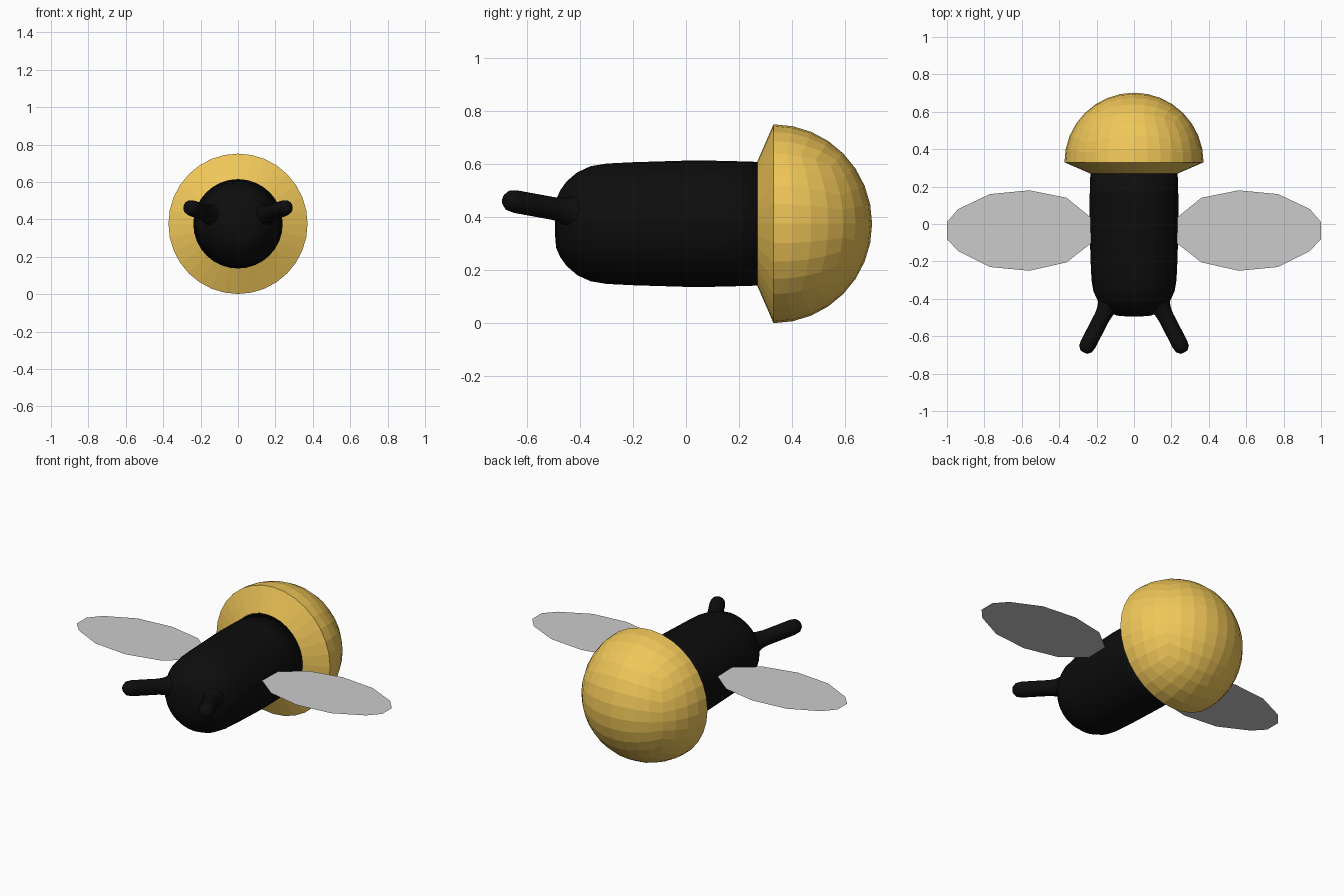
import bpy, bmesh
from math import tan, pi, sin, cos
from mathutils import Vector

if "Cube" in bpy.data.objects:
    bpy.data.objects.remove(bpy.data.objects["Cube"])

CZ = 0.376  # height of the body axis


def material(name, rgb):
    m = bpy.data.materials.new(name)
    m.diffuse_color = (*rgb, 1)
    m.use_nodes = True
    m.node_tree.nodes["Principled BSDF"].inputs["Base Color"].default_value = m.diffuse_color
    return m


black = material("black", (0.004, 0.004, 0.004))
gold = material("gold", (0.87, 0.57, 0.10))


def finish(bm, name, mat=None, smooth=False):
    bmesh.ops.recalc_face_normals(bm, faces=bm.faces)
    for f in bm.faces:
        f.smooth = smooth
    me = bpy.data.meshes.new(name)
    bm.to_mesh(me)
    bm.free()
    if mat:
        me.materials.append(mat)
    ob = bpy.data.objects.new(name, me)
    bpy.context.collection.objects.link(ob)
    return ob


def lathe(name, start, axis, profile, n, mat):
    """Skin rings of (distance, radius) along an axis; closed at both ends."""
    q = Vector(axis).to_track_quat('Z', 'Y')
    bm = bmesh.new()
    rings = []
    for d, r in profile:
        rings.append([bm.verts.new(Vector(start) + q @ Vector(
            (r * cos(2 * pi * i / n), r * sin(2 * pi * i / n), d))) for i in range(n)])
    for a, b in zip(rings, rings[1:]):
        for i in range(n):
            j = (i + 1) % n
            bm.faces.new((a[i], a[j], b[j], b[i]))
    bm.faces.new(rings[0])
    bm.faces.new(rings[-1])
    return finish(bm, name, mat, True)


# Body: rounded at the front, runs back into the tail
lathe("body", (0, 0, CZ), (0, 1, 0),
      [(-0.495, 0.03), (-0.49, 0.09), (-0.475, 0.125), (-0.45, 0.16), (-0.41, 0.194),
       (-0.36, 0.217), (-0.30, 0.227), (-0.20, 0.232), (0.03, 0.239), (0.15, 0.237),
       (0.28, 0.233)], 32, black)

# Tail: half of a cube sphere with a conical underside at the rim
bm = bmesh.new()
bmesh.ops.create_cube(bm, size=2)
bmesh.ops.subdivide_edges(bm, edges=bm.edges[:], cuts=7, use_grid_fill=True)
for v in bm.verts:
    v.co = Vector([tan(pi / 4 * c) for c in v.co]).normalized()
bmesh.ops.delete(bm, geom=[v for v in bm.verts if v.co.y < -0.01], context='VERTS')
for v in bm.verts:
    v.co = Vector((v.co.x * 0.372, 0.33 + v.co.y * 0.372, CZ + v.co.z * 0.375))
rim = [e for e in bm.edges if e.is_boundary]
new = bmesh.ops.extrude_edge_only(bm, edges=rim)["geom"]
for v in new:
    if isinstance(v, bmesh.types.BMVert):
        v.co = Vector((v.co.x * 0.63, 0.27, CZ + (v.co.z - CZ) * 0.63))
finish(bm, "glowing_tail", gold)

# Wings and antennae, mirrored left and right
WING = [(0.20, 0.01, -0.08), (0.36, 0.14, -0.205), (0.56, 0.18, -0.25),
        (0.77, 0.16, -0.23), (0.94, 0.08, -0.145), (1.0, 0.01, -0.08)]
for side, s in (("left", -1), ("right", 1)):
    bm = bmesh.new()
    outline = [(x, hi) for x, hi, lo in WING] + [(x, lo) for x, hi, lo in reversed(WING)]
    f = bm.faces.new([bm.verts.new((s * x, y, 0.425)) for x, y in outline])
    f.normal_update()
    up = f.normal.z > 0
    wing = finish(bm, side + "_wing")
    if wing.data.polygons[0].normal.z < 0:
        wing.data.flip_normals()

    lathe(side + "_antenna", (s * 0.125, -0.41, 0.417), (s * 0.14, -0.27, 0.049),
          [(0, 0.075), (0.03, 0.06), (0.06, 0.048), (0.10, 0.043), (0.20, 0.043),
           (0.265, 0.043), (0.295, 0.038), (0.312, 0.022)], 16, black)
